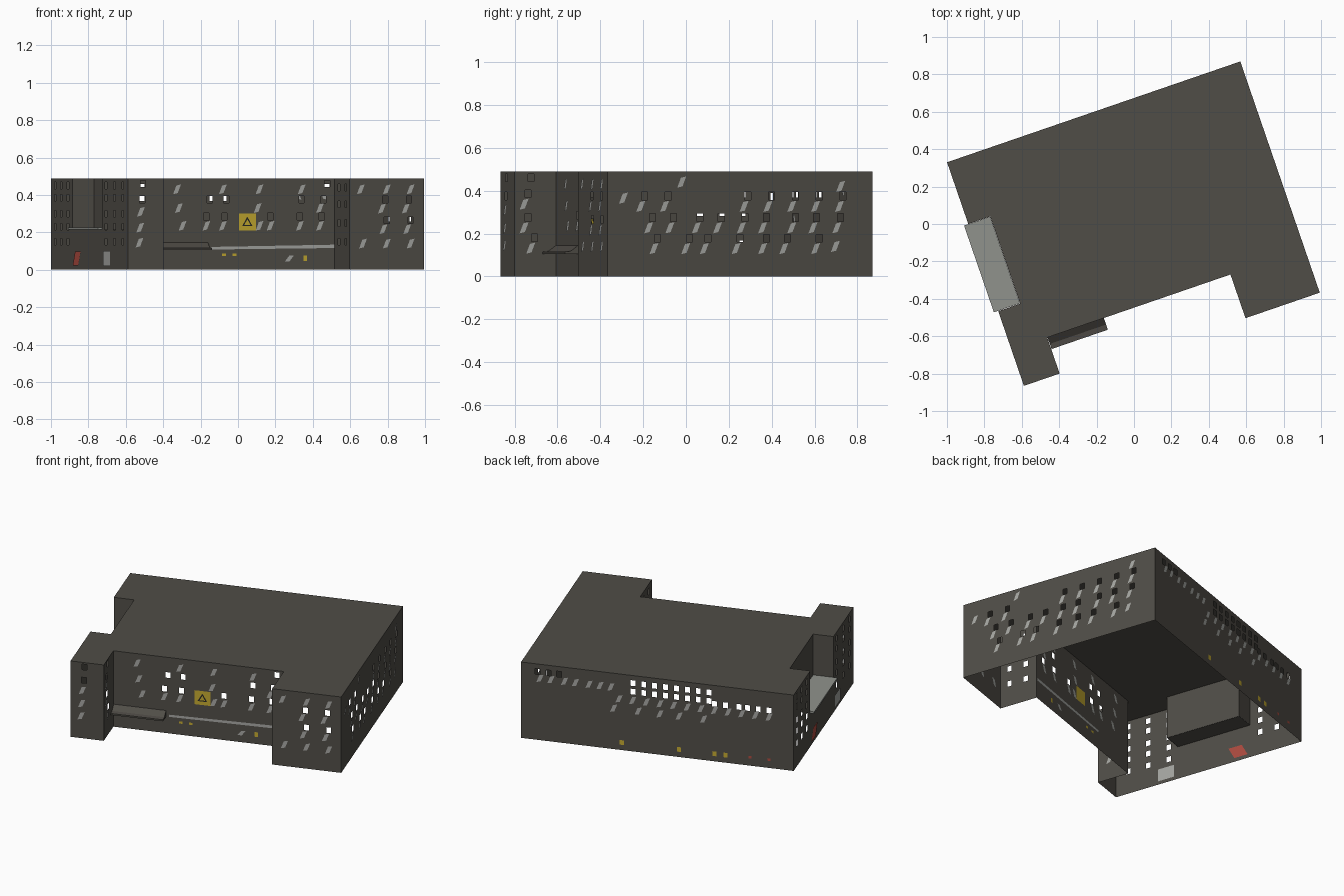
import bpy
import bmesh
import math
from mathutils import Vector

cube = bpy.data.objects.get("Cube")
if cube:
    bpy.data.objects.remove(cube)

TURN = math.radians(18.97)   # the whole block stands turned on its plot
TOP, DECK, STOREY = 0.489, 0.215, 0.105
HOLE_W, HOLE_H = 0.03, 0.036


def material(name, r, g, b):
    m = bpy.data.materials.new(name)
    m.use_nodes = True
    m.diffuse_color = (r, g, b, 1)
    node = m.node_tree.nodes["Principled BSDF"]
    node.inputs["Base Color"].default_value = (r, g, b, 1)
    node.inputs["Roughness"].default_value = 0.9
    return m


concrete = material("dark concrete", 0.08, 0.074, 0.063)
pale = material("pale grey", 0.38, 0.385, 0.365)
deck_grey = material("deck grey", 0.28, 0.29, 0.265)
gold = material("gold", 0.55, 0.4, 0.03)
red = material("brick red", 0.42, 0.07, 0.05)
black = material("near black", 0.02, 0.02, 0.018)


def finish(name, bm, *mats):
    mesh = bpy.data.meshes.new(name)
    bm.to_mesh(mesh)
    bm.free()
    for m in mats:
        mesh.materials.append(m)
    obj = bpy.data.objects.new(name, mesh)
    obj.rotation_euler.z = TURN
    bpy.context.collection.objects.link(obj)
    return obj


# Footprint corners, counter-clockwise
corner = {
    "H": (-0.838, -0.627), "G": (-0.636, -0.627), "F": (-0.636, -0.423),
    "E": (0.4, -0.423), "D": (0.4, -0.67), "C": (0.82, -0.67),
    "B": (0.82, 0.637), "A": (-0.838, 0.637), "L": (-0.838, 0.288),
    "K": (-0.714, 0.288), "J": (-0.714, -0.205), "I": (-0.838, -0.205),
}
corner = {k: Vector(v) for k, v in corner.items()}


class Wall:
    """A straight wall between two corners, seen left to right from outside."""

    def __init__(self, ends):
        self.p, q = corner[ends[0]], corner[ends[1]]
        self.length = (q - self.p).length
        self.d = (q - self.p).normalized()
        self.n = Vector((self.d.y, -self.d.x))

    def at(self, s, z, off=0.0):
        v = self.p + self.d * s + self.n * off
        return (v.x, v.y, z)

    def plate(self, bm, outline):
        """Thin painted plate showing on both faces of the wall."""
        for off in (0.003, -0.003):
            pts = outline if off > 0 else outline[::-1]
            bm.faces.new([bm.verts.new(self.at(s, z, off)) for s, z in pts])


def build_sheet(name, wall, z0, z1, holes):
    """Wall sheet on a grid of cuts, with the window cells left open."""
    ss, zs = {0.0, wall.length}, {z0, z1}
    for s, z in holes:
        ss |= {s - HOLE_W / 2, s + HOLE_W / 2}
        zs |= {z - HOLE_H / 2, z + HOLE_H / 2}
    ss = sorted(s for s in ss if 0 <= s <= wall.length)
    zs = sorted(z for z in zs if z0 <= z <= z1)
    bm = bmesh.new()
    grid = [[bm.verts.new(wall.at(s, z)) for z in zs] for s in ss]
    for i in range(len(ss) - 1):
        for j in range(len(zs) - 1):
            cs, cz = (ss[i] + ss[i + 1]) / 2, (zs[j] + zs[j + 1]) / 2
            if any(abs(cs - s) < HOLE_W / 2 and abs(cz - z) < HOLE_H / 2 for s, z in holes):
                continue
            bm.faces.new((grid[i][j], grid[i + 1][j], grid[i + 1][j + 1], grid[i][j + 1]))
    finish(name, bm, concrete)


def build_wall(name, ends, rows=(), z0=STOREY):
    """rows: (kind, height, positions in percent of the wall)."""
    wall = Wall(ends)
    holes, panes = [], []
    for kind, z, spots in rows:
        for t in spots:
            s = t / 100 * wall.length
            if kind != "pane":
                holes.append((s, z))
            if kind != "hole":
                drop = 0.048 if kind == "pair" else 0
                panes.append((s - drop * 0.4, z - drop))
    build_sheet(name, wall, z0, TOP, holes)
    if panes:
        bm = bmesh.new()
        for s, z in panes:
            wall.plate(bm, [(s - 0.022, z - 0.026), (s + 0.004, z - 0.02),
                            (s + 0.022, z + 0.026), (s - 0.004, z + 0.02)])
        finish(name + "_panes", bm, pale)


def sign(name, ends, s, z, w, h, mat, lean=0.0):
    wall, bm = Wall(ends), bmesh.new()
    wall.plate(bm, [(s - w / 2 - lean, z - h / 2), (s + w / 2 - lean, z - h / 2),
                    (s + w / 2 + lean, z + h / 2), (s - w / 2 + lean, z + h / 2)])
    finish(name, bm, mat)


# Upper walls with their windows
build_wall("front_wall", "FE", [
    ("pane", 0.43, (14, 39, 59, 82)), ("pane", 0.33, (15, 58, 92)),
    ("pane", 0.235, (17, 30, 39, 59, 65, 81, 92)),
    ("hole", 0.285, (30, 40, 65, 81, 93)), ("hole", 0.375, (32, 41, 82, 94)),
    ("hole", 0.46, (96,))])
build_wall("right_wing_front", "DC", [
    ("pane", 0.43, (15, 50, 82)), ("pair", 0.375, (48, 80)),
    ("pair", 0.265, (50, 82)), ("pane", 0.14, (18, 50, 82))])
build_wall("right_wing_inner_wall", "ED", [
    ("hole", z, (30, 75)) for z in (0.44, 0.35, 0.25, 0.15)])
build_wall("left_wing_front", "HG", [
    ("hole", 0.46, (42,)), ("hole", 0.375, (40,)),
    ("pane", 0.31, (36,)), ("pane", 0.225, (34,)), ("pane", 0.145, (32,))])
build_wall("left_wing_inner_wall", "GF", [
    ("hole", 0.46, (40,)), ("pair", 0.385, (32,)),
    ("pair", 0.275, (32,)), ("pair", 0.18, (48,))])
build_wall("right_side_wall", "CB", [
    ("pane", 0.44, (28,)), ("pane", 0.42, (88,)), ("pane", 0.365, (6,)),
    ("pair", 0.375, (14, 23, 53, 62, 71, 80, 89)),
    ("pair", 0.275, (17, 25, 35, 43, 52, 60, 71, 79, 88)),
    ("pair", 0.178, (19, 31, 38, 50, 60, 68, 80)), ("pane", 0.14, (86,))])
build_wall("back_wall", "BA", [
    ("hole", 0.44, range(41, 70, 4)), ("hole", 0.385, range(41, 70, 4)),
    ("hole", 0.44, (6, 10, 14)), ("hole", 0.37, (71, 75, 80, 83, 87, 91)),
    ("pane", 0.4, (7, 11, 16, 20, 25, 29, 33)),
    ("pane", 0.33, range(36, 92, 5)), ("pane", 0.265, (34, 43, 51, 58, 67))])
side_rows = (0.45, 0.385, 0.3, 0.23, 0.15)
build_wall("left_side_rear_wall", "AL", [("hole", z, (20, 48, 80)) for z in side_rows])
build_wall("left_side_front_wall", "IH", [("hole", z, (15, 48, 80)) for z in side_rows])

# Recess walls above the terrace, and the parapet-free wall below it
for ends in ("LK", "KJ", "JI"):
    build_wall("terrace_wall_" + ends.lower(), ends, z0=DECK)
build_sheet("terrace_base_wall", Wall("LI"), STOREY, DECK, [])

# Ground storey band
for ends in ("HG", "GF", "FE", "ED", "DC", "CB", "BA", "AH"):
    build_sheet("ground_storey_" + ends.lower(), Wall(ends), 0.0, STOREY, [])

# Flat roof
bm = bmesh.new()
bm.faces.new([bm.verts.new((*v, TOP)) for v in corner.values()])
finish("roof", bm, concrete)


def prism(name, profile, u0, u1, *mats):
    """Profile in depth and height, run along the block's width."""
    bm = bmesh.new()
    face = bm.faces.new([bm.verts.new((u0, v, z)) for v, z in profile])
    run = bmesh.ops.extrude_face_region(bm, geom=[face])["geom"]
    moved = [g for g in run if isinstance(g, bmesh.types.BMVert)]
    bmesh.ops.translate(bm, verts=moved, vec=(u1 - u0, 0, 0))
    bmesh.ops.recalc_face_normals(bm, faces=bm.faces)
    for f in bm.faces:
        f.material_index = 1 if f.normal.z < -0.5 and len(mats) > 1 else 0
    return finish(name, bm, *mats)


# Terrace deck, slightly overhanging, dark below
prism("terrace_deck", [(-0.203, DECK), (0.287, DECK), (0.287, 0.227), (-0.203, 0.227)],
      -0.862, -0.715, deck_grey, concrete)
# Entrance canopy
prism("entrance_canopy", [(-0.423, 0.105), (-0.489, 0.105), (-0.489, 0.115),
                          (-0.46, 0.118), (-0.423, 0.145)], -0.634, -0.316, concrete)

# Pale strip along the front wall, tapering to the left
wall, bm = Wall("FE"), bmesh.new()
wall.plate(bm, [(0.34, 0.108), (1.034, 0.116), (1.034, 0.134), (0.34, 0.122)])
finish("front_strip", bm, pale)

# Square warning plate with a triangle
sign("warning_plate", "FE", 0.542, 0.255, 0.096, 0.09, gold)
for name, size, off, mat in (("warning_triangle", 0.034, 0.004, black),
                             ("warning_triangle_core", 0.02, 0.005, gold)):
    bm = bmesh.new()
    bm.faces.new([bm.verts.new(wall.at(0.542 + size * math.cos(a), 0.25 + size * math.sin(a), off))
                  for a in (math.radians(d) for d in (90, 210, 330))][::-1])
    bmesh.ops.reverse_faces(bm, faces=bm.faces)
    finish(name, bm, mat)

# Ground-level signs
for i, (s, z) in enumerate([(0.87, 0.062), (0.41, 0.08), (0.47, 0.08)]):
    sign(f"front_gold_sign_{i}", "FE", s, z, 0.022, 0.03 if i == 0 else 0.014, gold)
sign("front_grey_sign", "FE", 0.78, 0.06, 0.025, 0.03, pale, 0.012)
for i, t in enumerate((0.37, 0.58, 0.71, 0.75)):
    sign(f"back_gold_sign_{i}", "BA", t * 1.658, 0.05, 0.026, 0.03, gold)
for i, t in enumerate((0.84, 0.91)):
    sign(f"back_red_sign_{i}", "BA", t * 1.658, 0.055, 0.02, 0.016, red)
sign("side_red_door", "AH", 0.43, 0.06, 0.09, 0.075, red, 0.02)
sign("side_pale_door", "AH", 0.92, 0.06, 0.11, 0.08, pale)
